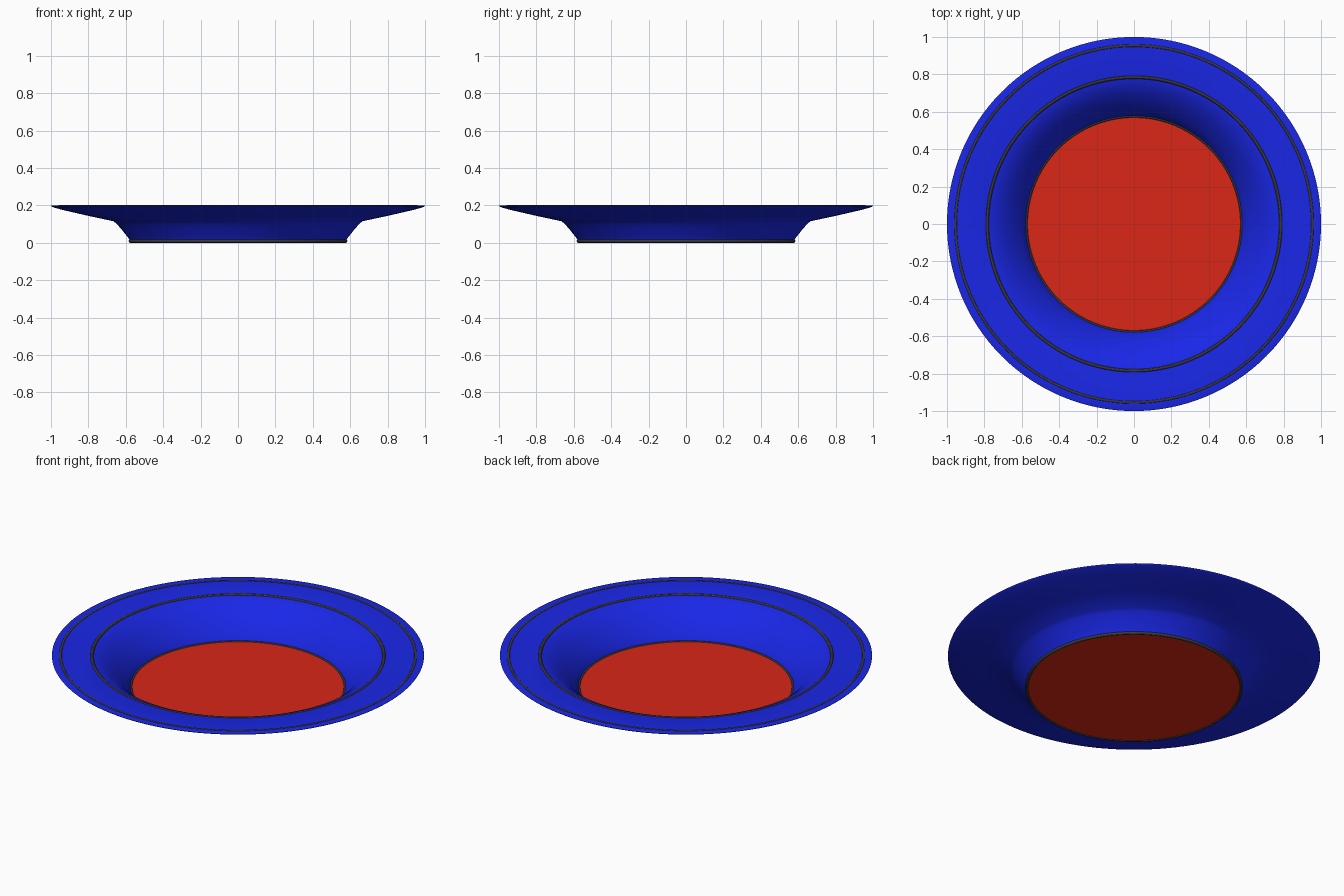
import bpy
import math

if "Cube" in bpy.data.objects:
    bpy.data.objects.remove(bpy.data.objects["Cube"])

SIDES = 128


def material(name, color):
    mat = bpy.data.materials.new(name)
    mat.diffuse_color = color
    mat.use_nodes = True
    mat.node_tree.nodes["Principled BSDF"].inputs["Base Color"].default_value = mat.diffuse_color
    return mat


def lathe(name, profile, mat, closed=False):
    """Spin an (r, z) profile around the z axis."""
    verts, faces = [], []
    n = len(profile)
    for s in range(SIDES):
        a = 2 * math.pi * s / SIDES
        verts += [(r * math.cos(a), r * math.sin(a), z) for r, z in profile]
    for s in range(SIDES):
        t = (s + 1) % SIDES
        for i in range(n if closed else n - 1):
            j = (i + 1) % n
            faces.append((s * n + i, t * n + i, t * n + j, s * n + j))
    mesh = bpy.data.meshes.new(name)
    mesh.from_pydata(verts, [], faces)
    obj = bpy.data.objects.new(name, mesh)
    bpy.context.collection.objects.link(obj)
    finish(obj, mat)
    return obj


def finish(obj, mat):
    obj.data.materials.append(mat)
    bpy.ops.object.select_all(action='DESELECT')
    obj.select_set(True)
    bpy.context.view_layer.objects.active = obj
    bpy.ops.object.shade_smooth_by_angle(angle=math.radians(30))


def ring(name, radius, z, thickness):
    bpy.ops.mesh.primitive_torus_add(
        location=(0, 0, z), major_radius=radius, minor_radius=thickness,
        major_segments=SIDES, minor_segments=12)
    obj = bpy.context.object
    obj.name = name
    finish(obj, grey)


blue = material("blue_glaze", (0.01, 0.02, 0.8, 1))
red = material("red_glaze", (0.7, 0.02, 0.008, 1))
grey = material("dark_grey", (0.04, 0.04, 0.04, 1))

# Plate wall and rim: underside outwards, then the top surface back in
lathe("plate_body", [
    (0.575, 0.006), (0.583, 0.022), (0.60, 0.043), (0.625, 0.075),
    (0.65, 0.102), (0.665, 0.115), (0.80, 0.144), (0.93, 0.174),
    (0.98, 0.187), (0.997, 0.194), (1.0, 0.198), (0.995, 0.2),
    (0.96, 0.199), (0.79, 0.197), (0.765, 0.191), (0.73, 0.176),
    (0.69, 0.147), (0.65, 0.11), (0.61, 0.062), (0.578, 0.016)],
    blue, closed=True)

# Red centre of the plate
bpy.ops.mesh.primitive_cylinder_add(
    vertices=SIDES, radius=0.576, depth=0.01, location=(0, 0, 0.009))
floor = bpy.context.object
floor.name = "plate_floor"
finish(floor, red)

# Dark decorative bands
ring("foot_band", 0.576, 0.009, 0.009)
ring("inner_band", 0.785, 0.191, 0.01)
ring("outer_band", 0.954, 0.192, 0.01)
